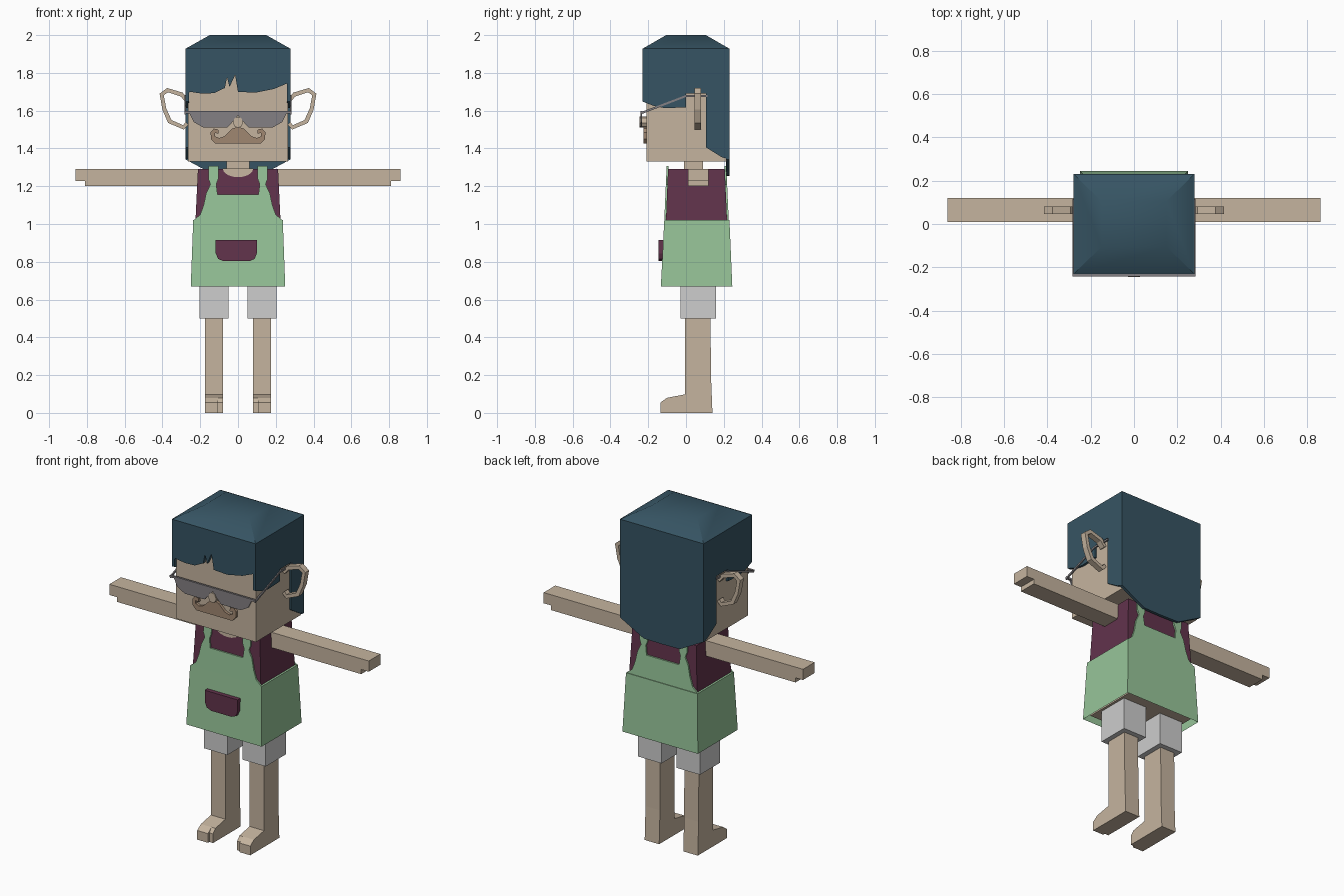
import bpy, bmesh, math

cube = bpy.data.objects.get("Cube")
if cube:
    bpy.data.objects.remove(cube, do_unlink=True)


def material(name, r, g, b):
    def linear(c):
        c /= 255
        return ((c + 0.055) / 1.055) ** 2.4
    colour = (linear(r), linear(g), linear(b), 1)
    m = bpy.data.materials.new(name)
    m.use_nodes = True
    m.diffuse_color = colour
    m.node_tree.nodes["Principled BSDF"].inputs["Base Color"].default_value = colour
    return m


SKIN = material("skin", 197, 180, 159)
HAIR = material("dark_teal_hair", 54, 84, 99)
GREEN = material("apron_green", 151, 197, 153)
MAROON = material("maroon", 98, 51, 76)
GREY = material("light_grey", 205, 205, 205)
LENS = material("glasses_grey", 132, 128, 131)
BROWN = material("moustache_brown", 160, 135, 113)


def finish(name, bm, mat):
    bmesh.ops.recalc_face_normals(bm, faces=bm.faces)
    mesh = bpy.data.meshes.new(name)
    bm.to_mesh(mesh)
    bm.free()
    mesh.materials.append(mat)
    ob = bpy.data.objects.new(name, mesh)
    bpy.context.collection.objects.link(ob)
    return ob


def loft(name, low, high, z0, z1, mat, bottom=True):
    """Box between two rectangles (x0, x1, y0, y1) at two heights."""
    bm = bmesh.new()
    rings = []
    for (x0, x1, y0, y1), z in ((low, z0), (high, z1)):
        rings.append([bm.verts.new((x, y, z)) for x, y in ((x0, y0), (x1, y0), (x1, y1), (x0, y1))])
    a, b = rings
    for i in range(4):
        j = (i + 1) % 4
        bm.faces.new((a[i], a[j], b[j], b[i]))
    bm.faces.new(b)
    if bottom:
        bm.faces.new(a[::-1])
    return finish(name, bm, mat)


def box(name, x0, x1, y0, y1, z0, z1, mat):
    rect = (x0, x1, y0, y1)
    return loft(name, rect, rect, z0, z1, mat)


def prism(name, pts, axis, lo, hi, mat, lean=0):
    """Extrude an outline along x (points are y, z) or y (points are x, z)."""
    bm = bmesh.new()
    ends = []
    for d in (lo, hi):
        ends.append([bm.verts.new((d, u, z) if axis == "x" else (u, d + lean * (z - 1.02), z))
                     for u, z in pts])
    a, b = ends
    bm.faces.new(a)
    bm.faces.new(b[::-1])
    for i in range(len(a)):
        j = (i + 1) % len(a)
        bm.faces.new((a[i], a[j], b[j], b[i]))
    return finish(name, bm, mat)


def both(half):
    """Mirror an outline of (x, z) points that runs from the middle outwards and back."""
    return half + [(-x, z) for x, z in reversed(half) if x]


# Head and neck
box("head", -.265, .265, -.21, .215, 1.33, 1.93, SKIN)
box("neck", -.06, .06, -.01, .09, 1.27, 1.34, SKIN)

# Hair: crown, fringe, sides and back
crown = loft("hair_crown", (-.278, .278, -.23, .23), (-.15, .15, -.105, .105), 1.928, 2, HAIR)
for ob in bpy.context.selected_objects:
    ob.select_set(False)
crown.select_set(True)
bpy.context.view_layer.objects.active = crown
bpy.ops.object.shade_smooth_by_angle(angle=math.radians(35))
crown.select_set(False)
prism("hair_fringe", [(-.278, 1.93), (-.278, 1.67), (-.255, 1.70), (-.19, 1.69), (-.125, 1.693),
                      (-.07, 1.72), (-.058, 1.777), (-.045, 1.725), (-.015, 1.79), (0, 1.70),
                      (.09, 1.695), (.19, 1.715), (.262, 1.745), (.278, 1.67), (.278, 1.93)],
      "y", -.23, -.205, HAIR)
prism("hair_back", both([(0, 1.255), (.12, 1.257), (.2, 1.30), (.278, 1.342), (.278, 1.93)]),
      "y", .213, .23, HAIR)
hair_side = [(-.23, 1.93), (-.23, 1.648), (-.17, 1.625), (-.11, 1.613), (0, 1.618), (0, 1.69),
             (.107, 1.69), (.107, 1.405), (.19, 1.353), (.23, 1.342), (.23, 1.93)]

# Open ear loop outline, outer line then inner line
ear_loop = [(.262, 1.655), (.292, 1.695), (.375, 1.72), (.415, 1.69), (.4, 1.605), (.37, 1.535),
            (.287, 1.5), (.262, 1.525),
            (.277, 1.54), (.29, 1.523), (.352, 1.55), (.38, 1.612), (.393, 1.682), (.37, 1.697),
            (.303, 1.675), (.277, 1.645)]

# Temple outline of the glasses
temple = [(-.24, 1.58), (0, 1.672), (.115, 1.672), (.115, 1.683), (0, 1.683), (-.24, 1.592)]

# Foot and leg outline
leg = [(-.005, .5), (-.005, .098), (-.1, .08), (-.135, .055), (-.135, 0), (.14, 0), (.132, .2), (.13, .5)]

for side, s in (("left", 1), ("right", -1)):
    def span(a, b):
        return min(s * a, s * b), max(s * a, s * b)
    prism(side + "_hair_side", hair_side, "x", *span(.26, .278), HAIR)
    prism(side + "_ear", [(s * x, z) for x, z in ear_loop], "y", .045, .08, SKIN)
    prism(side + "_glasses_temple", temple, "x", *span(.276, .284), LENS)
    # Arm with a stepped hand tip
    box(side + "_arm", *span(.19, .81), .01, .12, 1.2, 1.292, SKIN)
    box(side + "_fingers", *span(.81, .86), .01, .12, 1.228, 1.292, SKIN)
    # Leg, the separate inner toe and shorts
    prism(side + "_leg", leg, "x", *span(.105, .176), SKIN)
    inner = [(max(y, -.122), z) for y, z in leg]
    prism(side + "_inner_toe", inner, "x", *span(.08, .105), SKIN)
    box(side + "_shorts_leg", *span(.05, .205), -.03, .16, .5, .72, GREY)

# Glasses front
prism("glasses_lenses", both([(0, 1.575), (.025, 1.545), (.055, 1.512), (.185, 1.512), (.235, 1.54),
                              (.262, 1.597), (.1, 1.597), (0, 1.592)]), "y", -.24, -.232, LENS)
prism("glasses_brow_bar", both([(0, 1.586), (.284, 1.586), (.284, 1.597), (0, 1.597)]),
      "y", -.242, -.23, LENS)

# Nose and curled moustache
prism("nose", both([(0, 1.51), (.016, 1.515), (.027, 1.535), (.018, 1.56), (0, 1.568)]),
      "y", -.245, -.205, SKIN)
prism("moustache", both([(0, 1.425), (.12, 1.425), (.143, 1.45), (.145, 1.485), (.128, 1.505),
                         (.105, 1.5), (.102, 1.478), (.122, 1.482), (.122, 1.465), (.1, 1.455),
                         (.07, 1.465), (.03, 1.505), (0, 1.515)]), "y", -.226, -.205, BROWN)

# Body, shirt and neckline
loft("hips", (-.22, .22, -.105, .22), (-.22, .22, -.1, .215), .69, 1.01, SKIN)
loft("shirt", (-.226, .226, -.107, .218), (-.212, .212, -.095, .205), 1, 1.292, MAROON)
neckline = [(.08 * math.cos(t * math.pi / 10), 1.293 - .045 * math.sin(t * math.pi / 10)) for t in range(11)]
prism("neckline", neckline, "y", -.111, -.104, SKIN, .044)

# Apron skirt, open below, with a bib and straps front and back
loft("apron_skirt", (-.25, .25, -.133, .245), (-.237, .237, -.115, .23), .67, 1.02, GREEN, bottom=False)
bib = both([(0, 1.156), (.108, 1.156), (.115, 1.21), (.104, 1.24), (.104, 1.306), (.155, 1.306),
            (.157, 1.24), (.146, 1.21), (.168, 1.165), (.182, 1.1), (.2, 1.05), (.237, 1.018), (0, 1.018)])
prism("front_bib", bib, "y", -.115, -.106, GREEN, .044)
prism("back_bib", bib, "y", .217, .226, GREEN, -.044)

# Pouch pocket
prism("pocket", [(-.118, .915), (-.118, .845), (-.105, .815), (-.075, .803), (.06, .803),
                 (.088, .815), (.1, .845), (.1, .915)], "y", -.146, -.112, MAROON)
